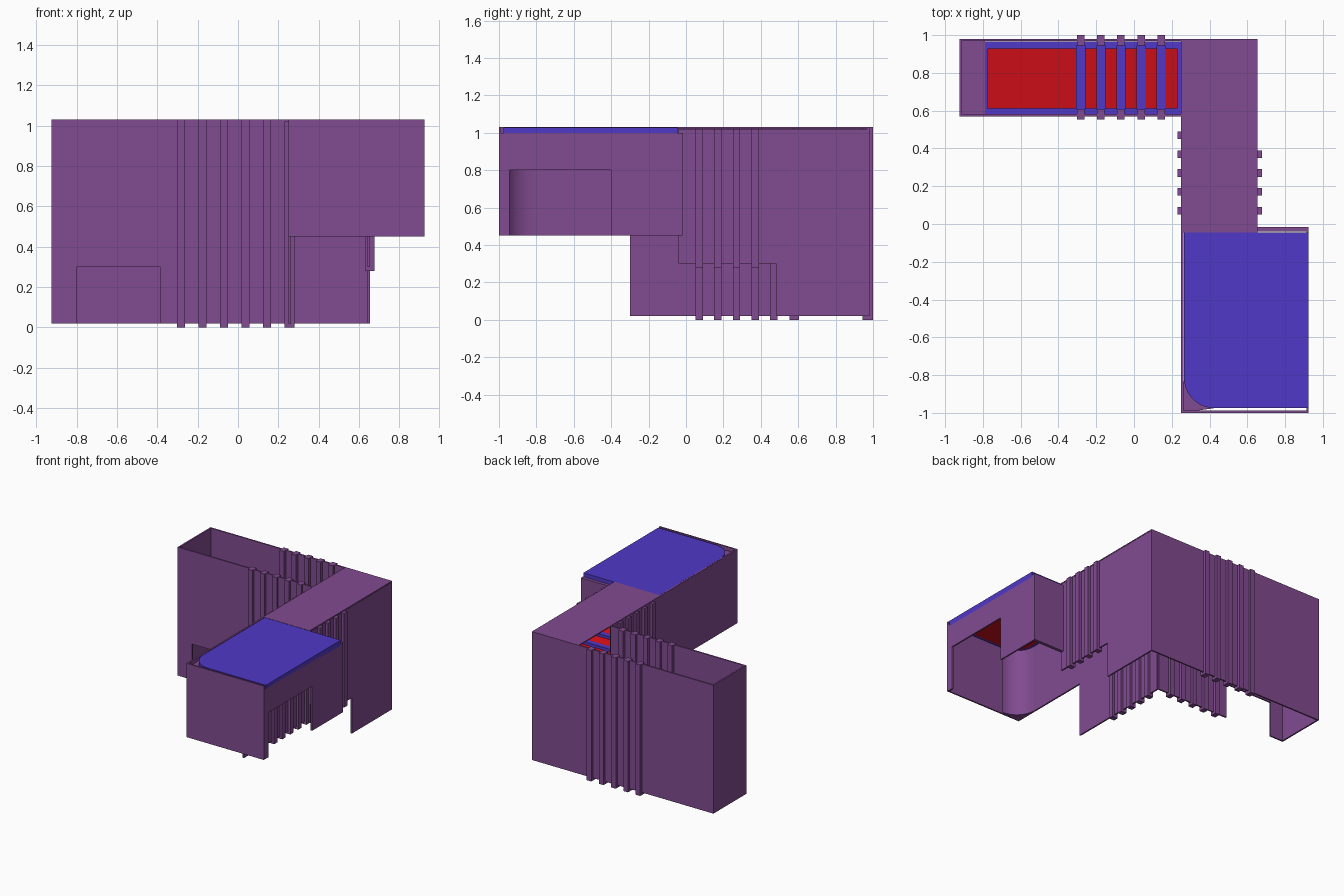
import bpy, bmesh, math
from mathutils import Vector

if "Cube" in bpy.data.objects:
    bpy.data.objects.remove(bpy.data.objects["Cube"])


def make_mat(name, col):
    m = bpy.data.materials.new(name)
    m.diffuse_color = (*col, 1)
    m.use_nodes = True
    m.node_tree.nodes["Principled BSDF"].inputs["Base Color"].default_value = m.diffuse_color
    return m


PURPLE = make_mat("purple", (0.22, 0.07, 0.28))
BLUE = make_mat("blue", (0.08, 0.04, 0.58))
RED = make_mat("red", (0.6, 0.004, 0.008))


def prism(name, axis, a, b, pts, mat=PURPLE):
    """Extrude a 2D outline from a to b along an axis."""
    def place(p, d):
        return {'x': (d, p[0], p[1]), 'y': (p[0], d, p[1]), 'z': (p[0], p[1], d)}[axis]
    bm = bmesh.new()
    face = bm.faces.new([bm.verts.new(place(p, a)) for p in pts])
    ext = bmesh.ops.extrude_face_region(bm, geom=[face])
    verts = [v for v in ext['geom'] if isinstance(v, bmesh.types.BMVert)]
    bmesh.ops.translate(bm, verts=verts, vec=Vector(place((0, 0), b - a)))
    bmesh.ops.recalc_face_normals(bm, faces=bm.faces)
    me = bpy.data.meshes.new(name)
    bm.to_mesh(me)
    bm.free()
    me.materials.append(mat)
    ob = bpy.data.objects.new(name, me)
    bpy.context.collection.objects.link(ob)
    return ob


def box(name, x0, x1, y0, y1, z0, z1, mat=PURPLE):
    return prism(name, 'z', z0, z1, [(x0, y0), (x1, y0), (x1, y1), (x0, y1)], mat)


def arc(cx, cy, r, a0, a1, n=10):
    return [(cx + r * math.cos(math.radians(a0 + (a1 - a0) * i / n)),
             cy + r * math.sin(math.radians(a0 + (a1 - a0) * i / n))) for i in range(n + 1)]


T = 0.012      # wall thickness
TOP = 1.03

# Back wing: open-topped shell with a doorway in the front wall
prism("back_wing_front_wall", 'y', 0.57, 0.57 + T,
      [(-0.925, 0.02), (-0.8, 0.02), (-0.8, 0.3), (-0.385, 0.3), (-0.385, 0.02),
       (0.25, 0.02), (0.25, TOP), (-0.925, TOP)])
box("back_wing_back_wall", -0.925, 0.655, 0.98 - T, 0.98, 0.02, TOP)
box("back_wing_end_wall", -0.925, -0.925 + T, 0.57, 0.98, 0.02, TOP)

# Middle wing: two side walls and a roof
prism("middle_right_wall", 'x', 0.655 - T, 0.655,
      [(0.98, 0.02), (0.98, 1.02), (-0.04, 1.02), (-0.04, 0.3), (0.48, 0.3), (0.48, 0.02)])
prism("long_left_wall", 'x', 0.25, 0.25 + T,
      [(-1, 0.45), (-0.3, 0.45), (-0.3, 0.02), (0.57, 0.02), (0.57, TOP), (-1, TOP)])
box("middle_roof", 0.25, 0.655, -0.045, 0.98, TOP - 0.008, TOP)

# Front box: walls, doorway on the right, rounded inner corner
box("front_box_front_wall", 0.25, 0.925, -1, -1 + T, 0.45, TOP)
box("front_box_back_wall", 0.65, 0.925, -0.04, -0.015, 0.45, 1.0)
prism("front_box_right_wall", 'x', 0.925 - T, 0.925,
      [(-1, 0.45), (-0.945, 0.45), (-0.945, 0.8), (-0.4, 0.8), (-0.4, 0.45),
       (-0.015, 0.45), (-0.015, 1.0), (-1, 1.0)])
R = 0.16
fillet = prism("front_box_inner_corner", 'z', 0.45, 1.0,
               [(0.25, -1)] + arc(0.265 + R, -0.975 + R, R, 270, 180))
bpy.context.view_layer.objects.active = fillet
fillet.select_set(True)
bpy.ops.object.shade_smooth_by_angle()


# Front box upper deck: blue slab with a red lining below
def deck(i):
    r = R - i
    return [(0.925 - i, -0.045 - i), (0.265 + i, -0.045 - i)] + \
        arc(0.265 + R, -0.975 + R, r, 180, 270) + [(0.925 - i, -0.975 + i)]


prism("upper_deck", 'z', 0.985, TOP - 0.002, deck(0.0), BLUE)
prism("upper_deck_lining", 'z', 0.98, 0.986, deck(0.025), RED)

# Sloped floors rising from the back wing to the upper deck
LOW, MID, HIGH = 0.5, 0.73, 0.98
box("end_ledge", -0.92, -0.79, 0.575, 0.975, LOW - 0.04, LOW)


def ramp(name, z, y0, y1, x0, x1, mat):
    prism(name, 'y', y0, y1,
          [(x0, LOW + z - 0.03), (-0.34, LOW + z - 0.03), (x1, MID + z - 0.03),
           (x1, MID + z), (-0.34, LOW + z), (x0, LOW + z)], mat)


ramp("lower_ramp_border", 0, 0.58, 0.965, -0.79, 0.25, BLUE)
ramp("lower_ramp", 0.008, 0.612, 0.93, -0.775, 0.23, RED)
box("corner_landing_border", 0.25, 0.645, 0.57, 0.97, MID - 0.03, MID, BLUE)
box("corner_landing", 0.28, 0.615, 0.57, 0.94, MID - 0.02, MID + 0.008, RED)
for nm, x0, x1, dz, m in (("upper_ramp_border", 0.262, 0.643, 0, BLUE),
                          ("upper_ramp", 0.29, 0.615, 0.008, RED)):
    prism(nm, 'x', x0, x1, [(0.57, MID + dz - 0.03), (-0.045, HIGH + dz - 0.03),
                            (-0.045, HIGH + dz), (0.57, MID + dz)], m)

# Repeated vertical ribs on the walls, with blue treads between them
W = 0.02
for i in range(5):
    x = -0.282 + 0.1065 * i
    box("back_rib", x - W, x + W, 0.945, 1.0, 0, TOP)
    box("front_rib", x - W, x + W, 0.553, 0.605, 0, TOP)
    z = LOW + (MID - LOW) * (x + 0.34) / 0.59
    box("lower_tread", x - W - 0.004, x + W + 0.004, 0.605, 0.945, z - 0.02, z + 0.03, BLUE)
    y = 0.07 + 0.1 * i
    box("left_rib", 0.23, 0.28, y - W, y + W, 0, 1.02)
    z = MID + (HIGH - MID) * (0.57 - y) / 0.615
    box("upper_tread", 0.28, 0.63, y - W, y + W, z - 0.02, z + 0.022, BLUE)
    if i < 4:
        box("right_rib", 0.63, 0.678, y - W, y + W, 0.28, 1.02)
